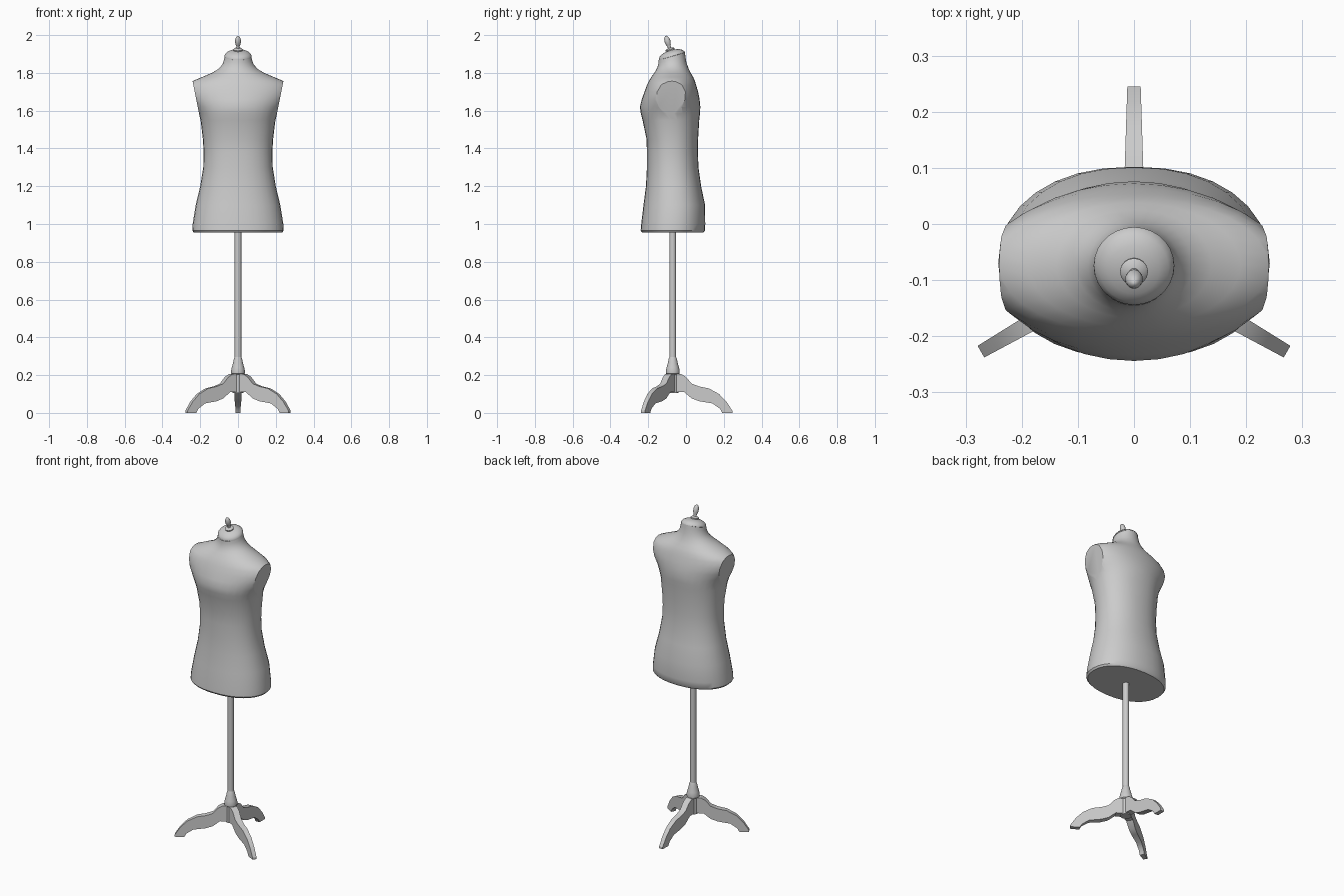
import bpy, bmesh, math
from mathutils import Vector, Matrix

if "Cube" in bpy.data.objects:
    bpy.data.objects.remove(bpy.data.objects["Cube"])

CY = -0.07  # stand axis


def finish(bm, name, angle=40):
    bmesh.ops.recalc_face_normals(bm, faces=bm.faces[:])
    me = bpy.data.meshes.new(name)
    bm.to_mesh(me)
    bm.free()
    ob = bpy.data.objects.new(name, me)
    bpy.context.collection.objects.link(ob)
    bpy.ops.object.select_all(action='DESELECT')
    ob.select_set(True)
    bpy.context.view_layer.objects.active = ob
    bpy.ops.object.shade_smooth_by_angle(angle=math.radians(angle))
    return ob


def skin(bm, rings):
    """Bridge equal-length point rings and cap both ends."""
    vs = [[bm.verts.new(p) for p in r] for r in rings]
    n = len(vs[0])
    for a, b in zip(vs, vs[1:]):
        for i in range(n):
            j = (i + 1) % n
            bm.faces.new((a[i], a[j], b[j], b[i]))
    bm.faces.new(vs[0])
    bm.faces.new(vs[-1])


def lathe(name, profile, loc, tilt=0.0, n=20):
    bm = bmesh.new()
    skin(bm, [[(r * math.cos(2 * math.pi * i / n), r * math.sin(2 * math.pi * i / n), z)
               for i in range(n)] for r, z in profile])
    bm.transform(Matrix.Translation(loc) @ Matrix.Rotation(tilt, 4, 'X'))
    return finish(bm, name)


def ring(z, w, y0, y1, tilt=0.0, e=2.15, n=32):
    yc, h, pts = (y0 + y1) / 2, (y1 - y0) / 2, []
    for i in range(n):
        c, s = math.cos(2 * math.pi * i / n), math.sin(2 * math.pi * i / n)
        x = w * math.copysign(abs(c) ** (2 / e), c)
        y = h * math.copysign(abs(s) ** (2 / e), s)
        pts.append((x, yc + y, z + tilt * y))
    return pts


# torso: z, half width, front y, back y, neck slope
sections = [
    (0.955, 0.234, -0.232, 0.092, 0), (0.965, 0.242, -0.240, 0.100, 0),
    (1.00, 0.240, -0.237, 0.102, 0), (1.10, 0.224, -0.225, 0.101, 0),
    (1.20, 0.200, -0.212, 0.080, 0), (1.30, 0.184, -0.207, 0.066, 0),
    (1.38, 0.182, -0.207, 0.063, 0), (1.45, 0.186, -0.209, 0.064, 0),
    (1.55, 0.198, -0.230, 0.070, 0), (1.585, 0.208, -0.239, 0.074, 0),
    (1.62, 0.230, -0.244, 0.076, 0), (1.66, 0.256, -0.234, 0.072, 0),
    (1.70, 0.270, -0.220, 0.064, 0), (1.735, 0.262, -0.207, 0.054, 0),
    (1.757, 0.240, -0.196, 0.047, 0), (1.778, 0.190, -0.184, 0.038, 0),
    (1.80, 0.138, -0.168, 0.025, 0), (1.82, 0.105, -0.158, 0.013, 0.05),
    (1.845, 0.082, -0.150, 0.002, 0.15), (1.87, 0.074, -0.146, -0.003, 0.25),
    (1.888, 0.070, -0.145, -0.006, 0.30),
]
bm = bmesh.new()
skin(bm, [ring(z, w, a, b, t, 2.0 if z > 1.6 else 2.2) for z, w, a, b, t in sections])

# slice flat armholes off both shoulders
for s in (1, -1):
    co, no = Vector((s * 0.24, 0, 1.755)), Vector((s, 0, -0.2))
    faces = [f for f in bm.faces if all(v.co.z > 1.54 for v in f.verts) and len(f.verts) < 8]
    geom = faces + list({e for f in faces for e in f.edges}) + list({v for f in faces for v in f.verts})
    bmesh.ops.bisect_plane(bm, geom=geom, plane_co=co, plane_no=no)
    out = [v for v in bm.verts if v.co.z > 1.54 and (v.co - co).dot(no) > 1e-4]
    bmesh.ops.delete(bm, geom=out, context='VERTS')
    bmesh.ops.holes_fill(bm, edges=[e for e in bm.edges if e.is_boundary], sides=0)
finish(bm, "torso", 38)

# neck cap and finial, leaning forward
TILT = 0.29
lathe("neck_cap", [(0.066, -0.006), (0.072, -0.002), (0.071, 0.004), (0.062, 0.015),
                   (0.045, 0.024), (0.024, 0.029), (0.010, 0.030)], (0, -0.075, 1.890), TILT, 28)
lathe("finial", [(0.024, 0.0), (0.025, 0.006), (0.020, 0.011), (0.009, 0.014), (0.008, 0.021),
                 (0.012, 0.030), (0.015, 0.042), (0.016, 0.054), (0.013, 0.068),
                 (0.008, 0.077), (0.002, 0.081)], (0, -0.0835, 1.9185), TILT, 16)

# pole with turned collar, and hub
lathe("pole", [(0.018, 0.20), (0.018, 0.97)], (0, CY, 0), 0, 16)
lathe("collar", [(0.030, 0.203), (0.036, 0.208), (0.037, 0.222), (0.033, 0.240),
                 (0.026, 0.265), (0.022, 0.285), (0.018, 0.295)], (0, CY, 0))
lathe("hub", [(0.030, 0.105), (0.030, 0.206)], (0, CY, 0))

# three curved tapering legs
outline = [(0.0, 0.205), (0.045, 0.205), (0.07, 0.19), (0.10, 0.155), (0.14, 0.14),
           (0.19, 0.13), (0.245, 0.10), (0.285, 0.058), (0.315, 0.012), (0.315, 0),
           (0.262, 0), (0.25, 0.022), (0.21, 0.05), (0.14, 0.062), (0.10, 0.077),
           (0.06, 0.11), (0.0, 0.11)]
for name, deg in (("back_leg", 90), ("right_leg", -30), ("left_leg", 210)):
    bm = bmesh.new()
    skin(bm, [[(r, s * (0.022 - 0.032 * r), z) for r, z in outline] for s in (-1, 1)])
    bm.transform(Matrix.Translation((0, CY, 0)) @ Matrix.Rotation(math.radians(deg), 4, 'Z'))
    finish(bm, name, 30)
